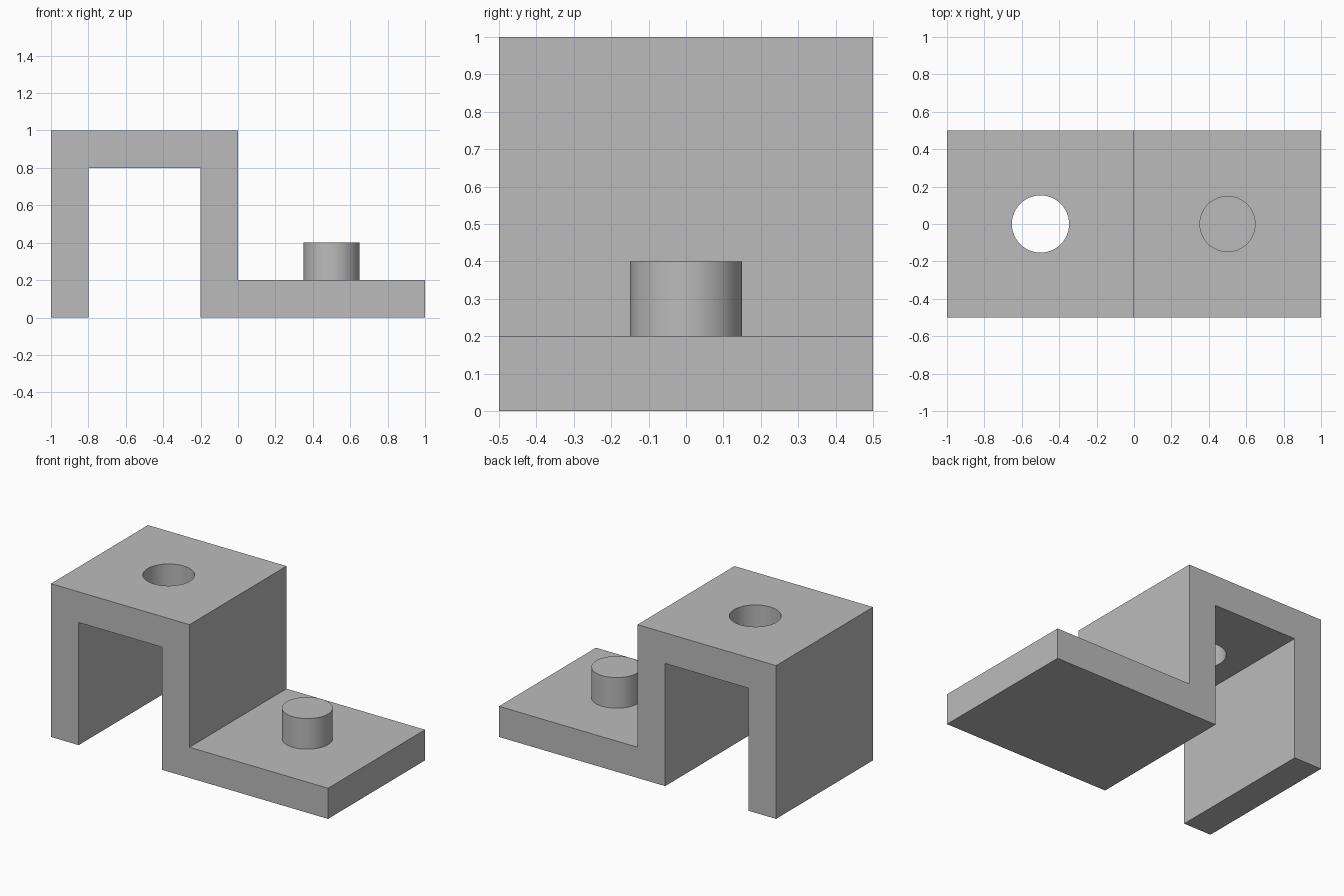
import bpy, bmesh
from math import radians

cube = bpy.data.objects.get("Cube")
if cube:
    bpy.data.objects.remove(cube, do_unlink=True)

grey = bpy.data.materials.new("plain grey")
grey.use_nodes = True
grey.diffuse_color = (0.5, 0.5, 0.5, 1)
grey.node_tree.nodes["Principled BSDF"].inputs["Base Color"].default_value = (0.5, 0.5, 0.5, 1)

T = 0.2        # wall thickness
DEPTH = 1.0


def activate(obj):
    bpy.ops.object.select_all(action='DESELECT')
    obj.select_set(True)
    bpy.context.view_layer.objects.active = obj


def extrude_profile(name, points, depth):
    """Extrude an (x, z) outline along y, centred on y = 0."""
    bm = bmesh.new()
    face = bm.faces.new([bm.verts.new((x, -depth / 2, z)) for x, z in points])
    new = bmesh.ops.extrude_face_region(bm, geom=[face])["geom"]
    verts = [v for v in new if isinstance(v, bmesh.types.BMVert)]
    bmesh.ops.translate(bm, verts=verts, vec=(0, depth, 0))
    bmesh.ops.recalc_face_normals(bm, faces=bm.faces)
    mesh = bpy.data.meshes.new(name)
    bm.to_mesh(mesh)
    bm.free()
    obj = bpy.data.objects.new(name, mesh)
    bpy.context.collection.objects.link(obj)
    mesh.materials.append(grey)
    return obj


def cylinder(name, x, radius, bottom, top):
    bpy.ops.mesh.primitive_cylinder_add(vertices=64, radius=radius, depth=top - bottom,
                                        location=(x, 0, (bottom + top) / 2))
    obj = bpy.context.object
    obj.name = name
    obj.data.materials.append(grey)
    return obj


# Bracket: tall arch on the right, low shelf on the left
outline = [(-1, 0), (-1 + T, 0), (-1 + T, 1 - T), (-T, 1 - T), (-T, 0),
           (1, 0), (1, T), (0, T), (0, 1), (-1, 1)]
bracket = extrude_profile("bracket", outline, DEPTH)

# Round hole through the top of the arch
cutter = cylinder("hole_cutter", -0.5, 0.153, 0.7, 1.1)
cutter.hide_render = True
hole = bracket.modifiers.new("hole", 'BOOLEAN')
hole.operation = 'DIFFERENCE'
hole.solver = 'EXACT'
hole.object = cutter
activate(bracket)
bpy.ops.object.modifier_apply(modifier=hole.name)
bpy.data.objects.remove(cutter, do_unlink=True)

# Peg standing on the shelf
peg = cylinder("peg", 0.5, 0.15, T, 2 * T)

for obj in (bracket, peg):
    activate(obj)
    bpy.ops.object.shade_smooth_by_angle(angle=radians(30))
